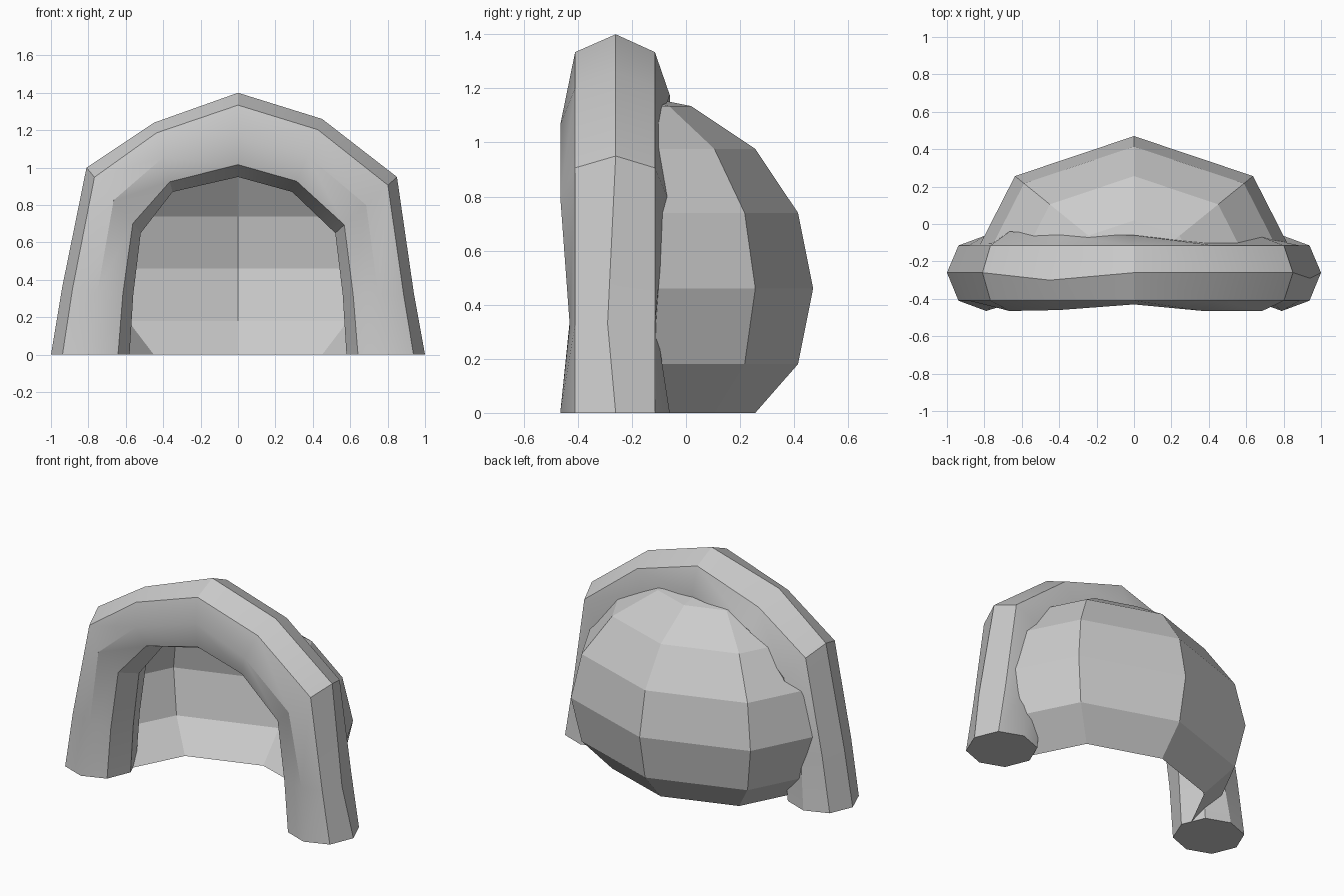
import bpy, bmesh
from math import sin, cos, pi, radians

if "Cube" in bpy.data.objects:
    bpy.data.objects.remove(bpy.data.objects["Cube"])


def make_object(name, bm):
    bmesh.ops.recalc_face_normals(bm, faces=bm.faces[:])
    mesh = bpy.data.meshes.new(name)
    bm.to_mesh(mesh)
    bm.free()
    obj = bpy.data.objects.new(name, mesh)
    bpy.context.collection.objects.link(obj)
    return obj


# Front roll: octagonal tube swept over an arch, slightly uneven
# each section: outer x, outer z, inner x, inner z, front y, back y, outer-edge y
sections = [
    (-1.00, 0.00, -0.58, 0.00, -0.465, -0.06, -0.26),
    (-0.94, 0.36, -0.56, 0.32, -0.43, -0.09, -0.26),
    (-0.81, 1.00, -0.52, 0.65, -0.465, -0.04, -0.26),
    (-0.45, 1.24, -0.35, 0.87, -0.46, -0.06, -0.30),
    (0.00, 1.40, 0.00, 0.95, -0.43, -0.06, -0.26),
    (0.45, 1.26, 0.29, 0.87, -0.465, -0.10, -0.26),
    (0.85, 0.95, 0.52, 0.65, -0.465, -0.07, -0.26),
    (0.94, 0.33, 0.56, 0.32, -0.43, -0.11, -0.29),
    (1.00, 0.00, 0.58, 0.00, -0.465, -0.06, -0.26),
]
bm = bmesh.new()
rings = []
for ox, oz, ix, iz, front, back, edge in sections:
    ring = []
    for k in range(8):
        c, s = cos(k * pi / 4), sin(k * pi / 4)
        t = (1 - c) / 2
        depth = (front + 0.26) if s > 0 else (-0.26 - back)
        y = edge if k == 0 else -0.26 + depth * s
        if k in (1, 3):
            y = -0.41
        if k in (5, 7):
            y = -0.115
        ring.append(bm.verts.new((ox + (ix - ox) * t, y, oz + (iz - oz) * t)))
    rings.append(ring)
for a, b in zip(rings, rings[1:]):
    for k in range(8):
        n = (k + 1) % 8
        bm.faces.new((a[k], a[n], b[n], b[k]))
bm.faces.new(rings[0])
bm.faces.new(rings[-1])
roll = make_object("front_roll", bm)
bpy.ops.object.select_all(action='DESELECT')
roll.select_set(True)
bpy.context.view_layer.objects.active = roll
bpy.ops.object.shade_smooth_by_angle(angle=radians(30))

# Back shell: open rear half of a faceted ellipsoid, flattened onto z = 0
bm = bmesh.new()
rows = []
for i in range(-2, 4):
    lat = i * pi / 8
    z = max(0, 0.46 + 0.73 * sin(lat))
    rows.append([bm.verts.new((0.9 * cos(lat) * cos(j * pi / 4),
                               -0.26 + 0.73 * cos(lat) * sin(j * pi / 4), z))
                 for j in range(5)])
top = bm.verts.new((0, -0.26, 1.19))
for a, b in zip(rows, rows[1:]):
    for j in range(4):
        bm.faces.new((a[j], a[j + 1], b[j + 1], b[j]))
for j in range(4):
    bm.faces.new((rows[-1][j], rows[-1][j + 1], top))
make_object("back_shell", bm)
